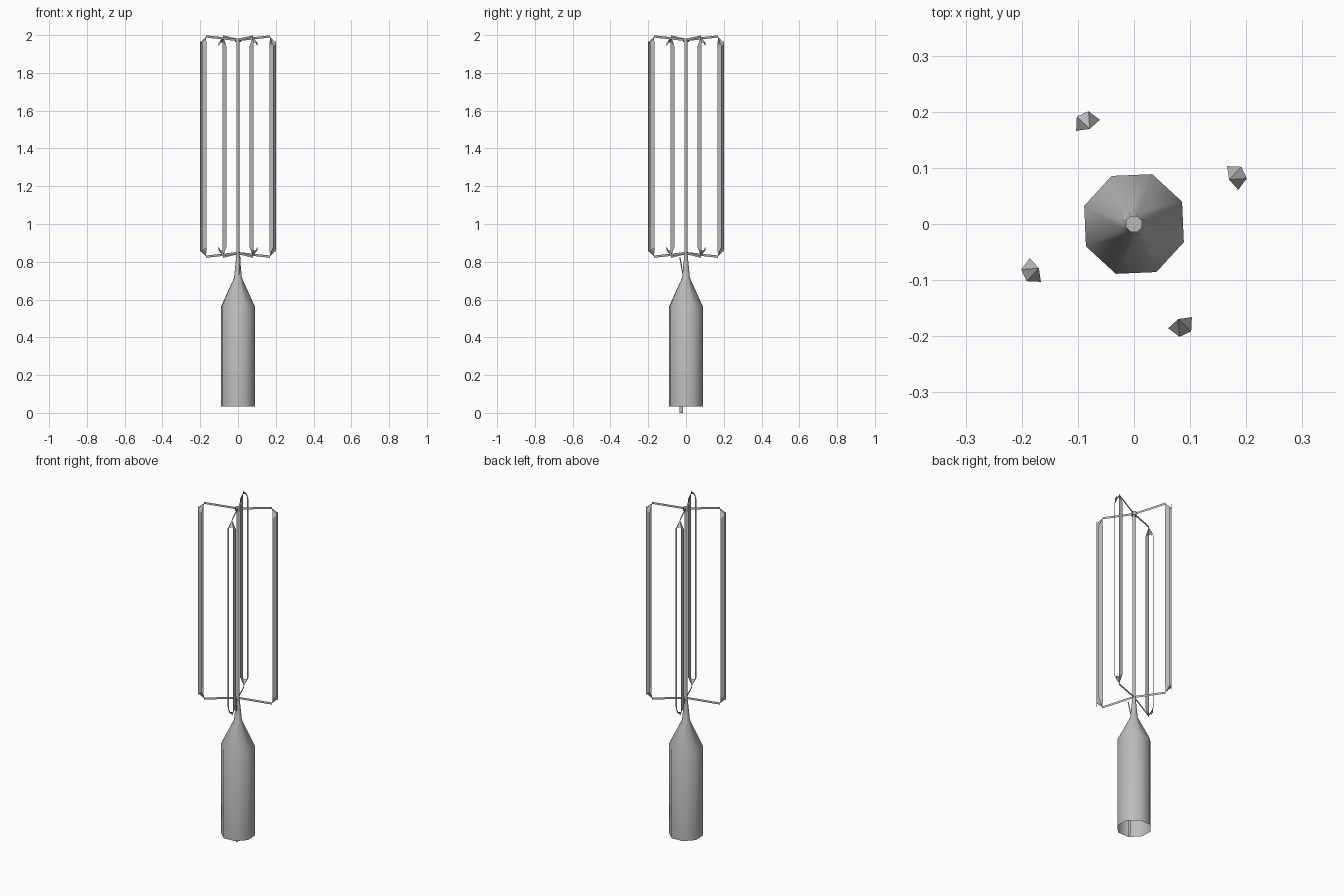
import bpy, bmesh, math
from mathutils import Matrix, Vector

cube = bpy.data.objects.get("Cube")
if cube:
    bpy.data.objects.remove(cube, do_unlink=True)

grey = bpy.data.materials.new("plain grey")
grey.use_nodes = True
colour = (0.5, 0.5, 0.5, 1)
grey.diffuse_color = colour
grey.node_tree.nodes["Principled BSDF"].inputs["Base Color"].default_value = colour

TWIST = math.radians(25)
MID = 1.41  # height of the middle of the rotor


def add_object(name, bm, smooth=False):
    mesh = bpy.data.meshes.new(name)
    bm.to_mesh(mesh)
    bm.free()
    mesh.materials.append(grey)
    ob = bpy.data.objects.new(name, mesh)
    bpy.context.collection.objects.link(ob)
    if smooth:
        bpy.ops.object.select_all(action="DESELECT")
        ob.select_set(True)
        bpy.context.view_layer.objects.active = ob
        bpy.ops.object.shade_smooth_by_angle(angle=math.radians(50))
    return ob


def sheet(bm, *points):
    return bm.faces.new([bm.verts.new(p) for p in points])


def turned(name, profile, cap_top=False, cap_bottom=False):
    """Octagonal turned part from (radius, height) pairs."""
    bm = bmesh.new()
    rings = []
    for r, z in profile:
        rings.append([bm.verts.new((r * math.cos(TWIST + i * math.pi / 4),
                                    r * math.sin(TWIST + i * math.pi / 4), z))
                      for i in range(8)])
    for low, high in zip(rings, rings[1:]):
        for i in range(8):
            j = (i + 1) % 8
            bm.faces.new((low[i], low[j], high[j], high[i]))
    if cap_top:
        bm.faces.new(rings[-1])
    if cap_bottom:
        bm.faces.new(rings[0][::-1])
    return add_object(name, bm, True)


# Hollow body with its tapering neck, mast and top hub
turned("body", [(.0945, .035), (.0945, .565), (.022, .715), (.012, .81), (.0085, .85)])
turned("mast", [(.0085, .84), (.0085, 1.97)])
turned("top_hub", [(.0155, 1.963), (.0155, 1.983)], True, True)

# Blade section in the radial direction: wide inside, narrow outside
INNER, OUTER = (.194, .0233), (.2165, .0115)
for k in range(4):
    spin = Matrix.Rotation(TWIST + k * math.pi / 2, 4, "Z")

    # Two slanted side plates of the blade, closed by sloping end caps
    bm = bmesh.new()
    for s in (-1, 1):
        inner, outer = [(r, s * t) for r, t in (INNER, OUTER)]
        sheet(bm, (*inner, MID - .53), (*outer, MID - .55),
              (*outer, MID + .55), (*inner, MID + .53))
    for up in (-1, 1):
        tip = (.187, 0, MID + up * .58)
        rim = [(INNER[0], -INNER[1], MID + up * .53), (OUTER[0], -OUTER[1], MID + up * .55),
               (OUTER[0], OUTER[1], MID + up * .55), (INNER[0], INNER[1], MID + up * .53)]
        for a, b in zip(rim, rim[1:]):
            sheet(bm, tip, a, b)
        # Small fin standing on the outer edge
        sheet(bm, (.2165, 0, MID + up * .55), (.2205, 0, MID + up * .535),
              (.2205, 0, MID + up * .58))
    bm.transform(spin)
    add_object(f"blade_{k + 1}", bm)

    # Thin upright strips joining the blade to the mast
    bm = bmesh.new()
    for up in (-1, 1):
        z0, z1, h = MID + up * .564, MID + up * .583, .006
        sheet(bm, (0, 0, z0 - h), (.187, 0, z1 - h), (.187, 0, z1 + h), (0, 0, z0 + h))
    bm.transform(spin)
    add_object(f"struts_{k + 1}", bm)

# Flat strip running up inside the body and out of its foot
bm = bmesh.new()
sheet(bm, (.012, -.035, 0), (.012, -.015, 0), (.012, -.015, .6), (.012, -.035, .6))
add_object("inner_strip", bm)

# Slanting tie beside the neck
bm = bmesh.new()
low, high = Vector((.003, -.012, .71)), Vector((.014, -.033, .826))
side = Vector((.0015, -.003, 0))
sheet(bm, low - side, low + side, high + side, high - side)
add_object("neck_tie", bm)
